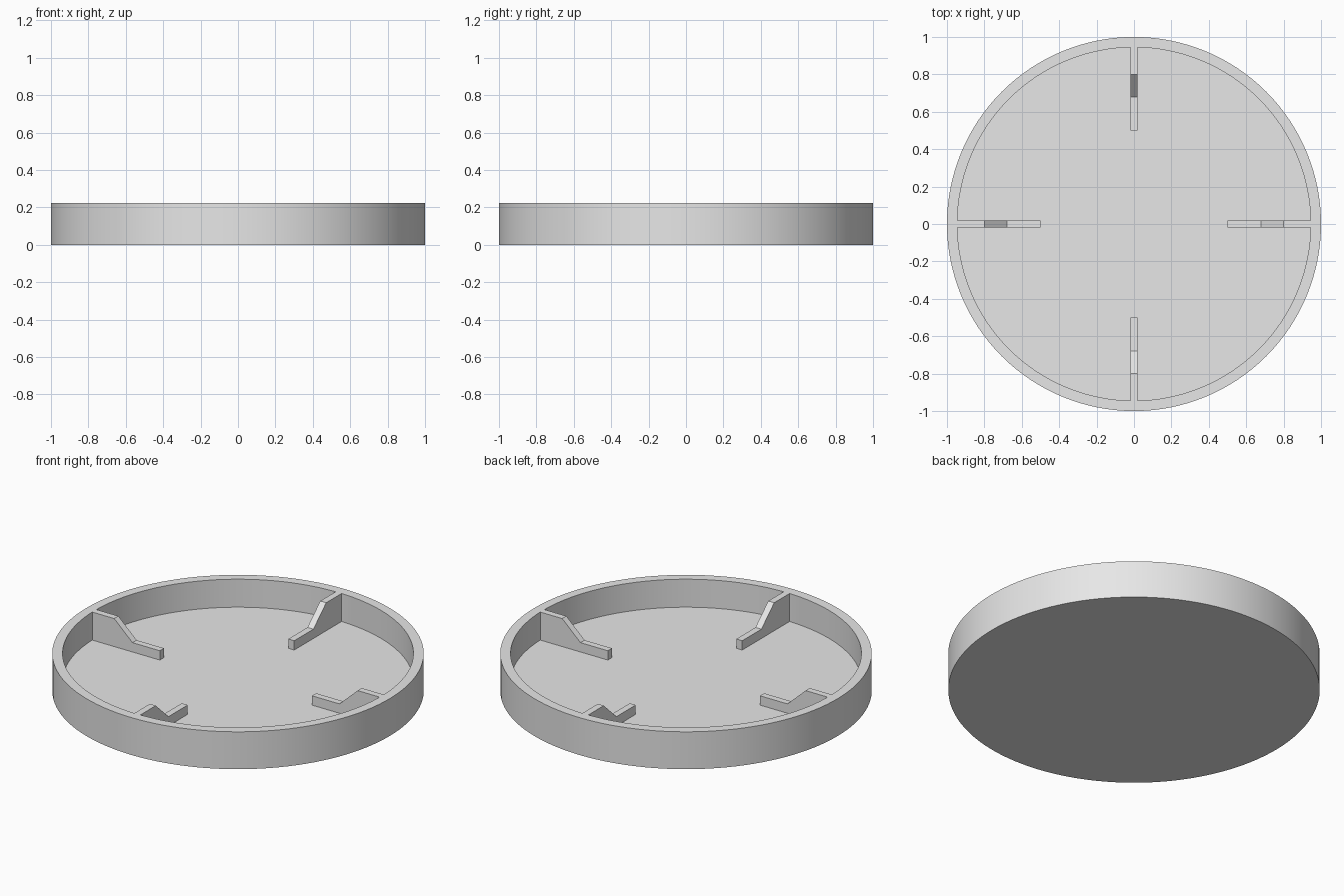
import bpy, bmesh
from math import pi, radians
from mathutils import Matrix, Vector

cube = bpy.data.objects.get("Cube")
if cube:
    bpy.data.objects.remove(cube, do_unlink=True)

HEIGHT, FLOOR, LOW = 0.222, 0.0556, 0.111
OUTER, INNER = 1.0, 0.9445
RIB_WIDTH = 0.039
SEGMENTS = 128

grey = bpy.data.materials.new("light_grey")
grey.use_nodes = True
grey.diffuse_color = (0.8, 0.8, 0.8, 1)
grey.node_tree.nodes["Principled BSDF"].inputs["Base Color"].default_value = grey.diffuse_color


def add_object(name, bm):
    bmesh.ops.recalc_face_normals(bm, faces=bm.faces)
    mesh = bpy.data.meshes.new(name)
    bm.to_mesh(mesh)
    bm.free()
    mesh.materials.append(grey)
    obj = bpy.data.objects.new(name, mesh)
    bpy.context.collection.objects.link(obj)
    return obj


# Round tray: rings joined from the underside, over the rim, down to the floor
bm = bmesh.new()
rings = []
for radius, z in [(OUTER, 0), (OUTER, HEIGHT), (INNER, HEIGHT), (INNER, FLOOR)]:
    rings.append([bm.verts.new(Matrix.Rotation(2 * pi * i / SEGMENTS, 3, 'Z') @ Vector((radius, 0, z)))
                  for i in range(SEGMENTS)])
for a, b in zip(rings, rings[1:]):
    for i in range(SEGMENTS):
        j = (i + 1) % SEGMENTS
        bm.faces.new((a[i], a[j], b[j], b[i]))
bm.faces.new(rings[0])
bm.faces.new(rings[-1])
tray = add_object("round_tray", bm)
bpy.ops.object.select_all(action='DESELECT')
tray.select_set(True)
bpy.context.view_layer.objects.active = tray
bpy.ops.object.shade_smooth_by_angle(angle=radians(30))

# Stepped ribs: a low inner bar, a ramp, then a block flush with the rim
profile = [(0.5, FLOOR), (INNER, FLOOR), (INNER, HEIGHT), (0.8, HEIGHT), (0.68, LOW), (0.5, LOW)]
for k, side in enumerate(("left", "back", "right", "front")):
    bm = bmesh.new()
    face = bm.faces.new([bm.verts.new((r, -RIB_WIDTH / 2, z)) for r, z in profile])
    extruded = bmesh.ops.extrude_face_region(bm, geom=[face], use_keep_orig=True)
    moved = [v for v in extruded["geom"] if isinstance(v, bmesh.types.BMVert)]
    bmesh.ops.translate(bm, verts=moved, vec=(0, RIB_WIDTH, 0))
    bmesh.ops.rotate(bm, verts=bm.verts, cent=(0, 0, 0), matrix=Matrix.Rotation(k * pi / 2, 3, 'Z'))
    add_object(side + "_rib", bm)
